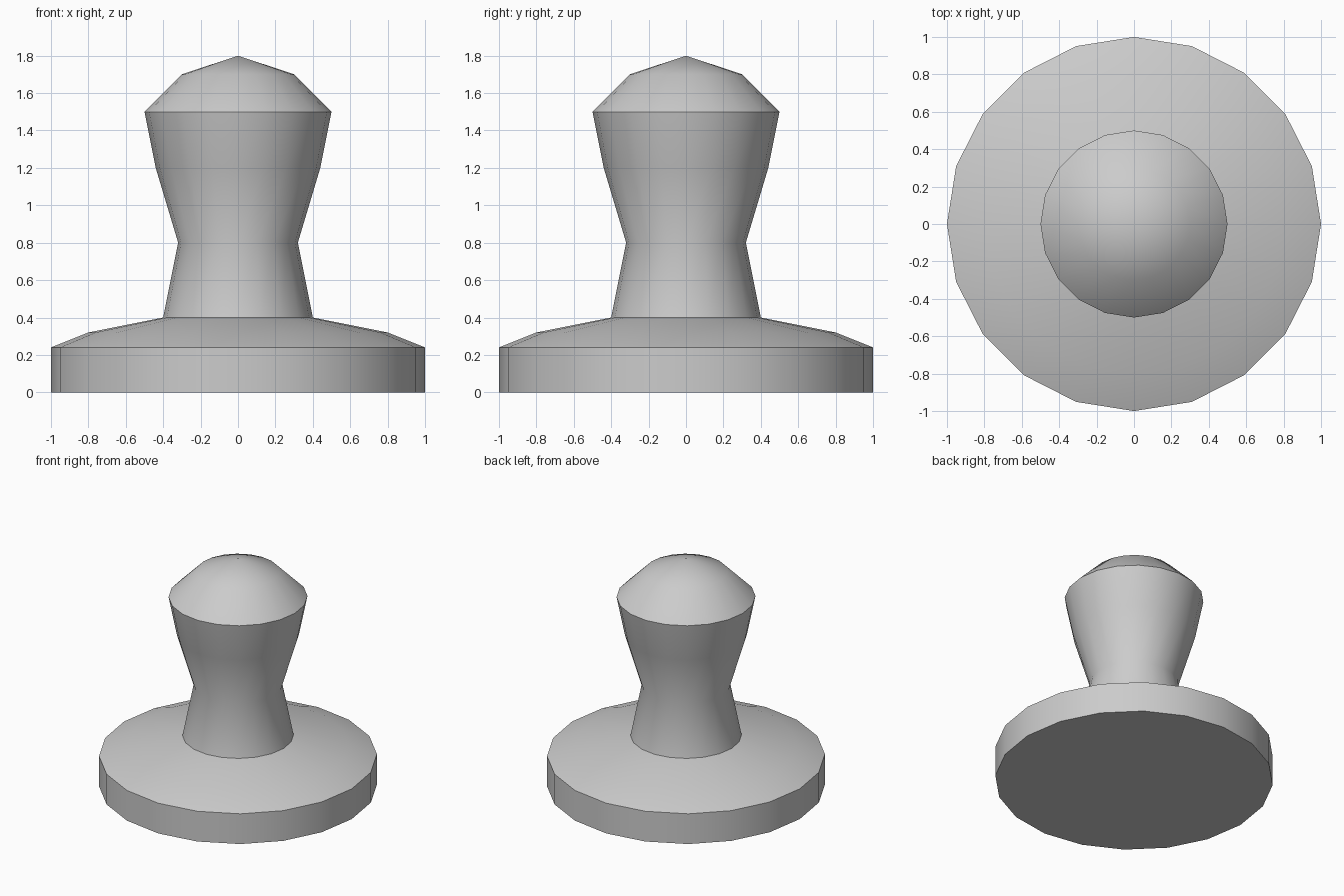
import bpy
import bmesh
from math import radians, tau
from mathutils import Matrix

cube = bpy.data.objects.get("Cube")
if cube:
    bpy.data.objects.remove(cube, do_unlink=True)

SIDES = 20

# One plain grey for the whole piece
grey = bpy.data.materials.new("plain_grey")
grey.use_nodes = True
colour = (0.6, 0.6, 0.6, 1.0)
grey.diffuse_color = colour
grey.node_tree.nodes["Principled BSDF"].inputs["Base Color"].default_value = colour

# Radius and height pairs from the bottom rim up to the last ring below the tip
base_profile = [(1.0, 0.0), (1.0, 0.24), (0.8, 0.32), (0.4, 0.4)]
grip_profile = [(0.32, 0.8), (0.44, 1.2), (0.5, 1.5), (0.3, 1.7)]
TIP = 1.8


def ring(bm, radius, height):
    """Add one circle of vertices, starting on the +x axis."""
    return [bm.verts.new(Matrix.Rotation(tau * i / SIDES, 3, 'Z') @ v)
            for i in range(SIDES)
            for v in [Matrix.Identity(3).col[0] * radius
                      + Matrix.Identity(3).col[2] * height]]


bm = bmesh.new()
rings = [ring(bm, r, z) for r, z in base_profile + grip_profile]

# Flat underside
bm.faces.new(list(reversed(rings[0])))

# Side bands of the base and grip
for low, high in zip(rings, rings[1:]):
    for i in range(SIDES):
        j = (i + 1) % SIDES
        bm.faces.new((low[i], low[j], high[j], high[i]))

# Pointed cap
tip = bm.verts.new((0, 0, TIP))
for i in range(SIDES):
    bm.faces.new((rings[-1][i], rings[-1][(i + 1) % SIDES], tip))

mesh = bpy.data.meshes.new("knob_and_base")
bm.to_mesh(mesh)
bm.free()
mesh.materials.append(grey)
knob = bpy.data.objects.new("knob_and_base", mesh)
bpy.context.collection.objects.link(knob)

# Smooth around the sides, sharp at the rim, grip foot and cap edge
bpy.ops.object.select_all(action='DESELECT')
knob.select_set(True)
bpy.context.view_layer.objects.active = knob
bpy.ops.object.shade_smooth_by_angle(angle=radians(35))
